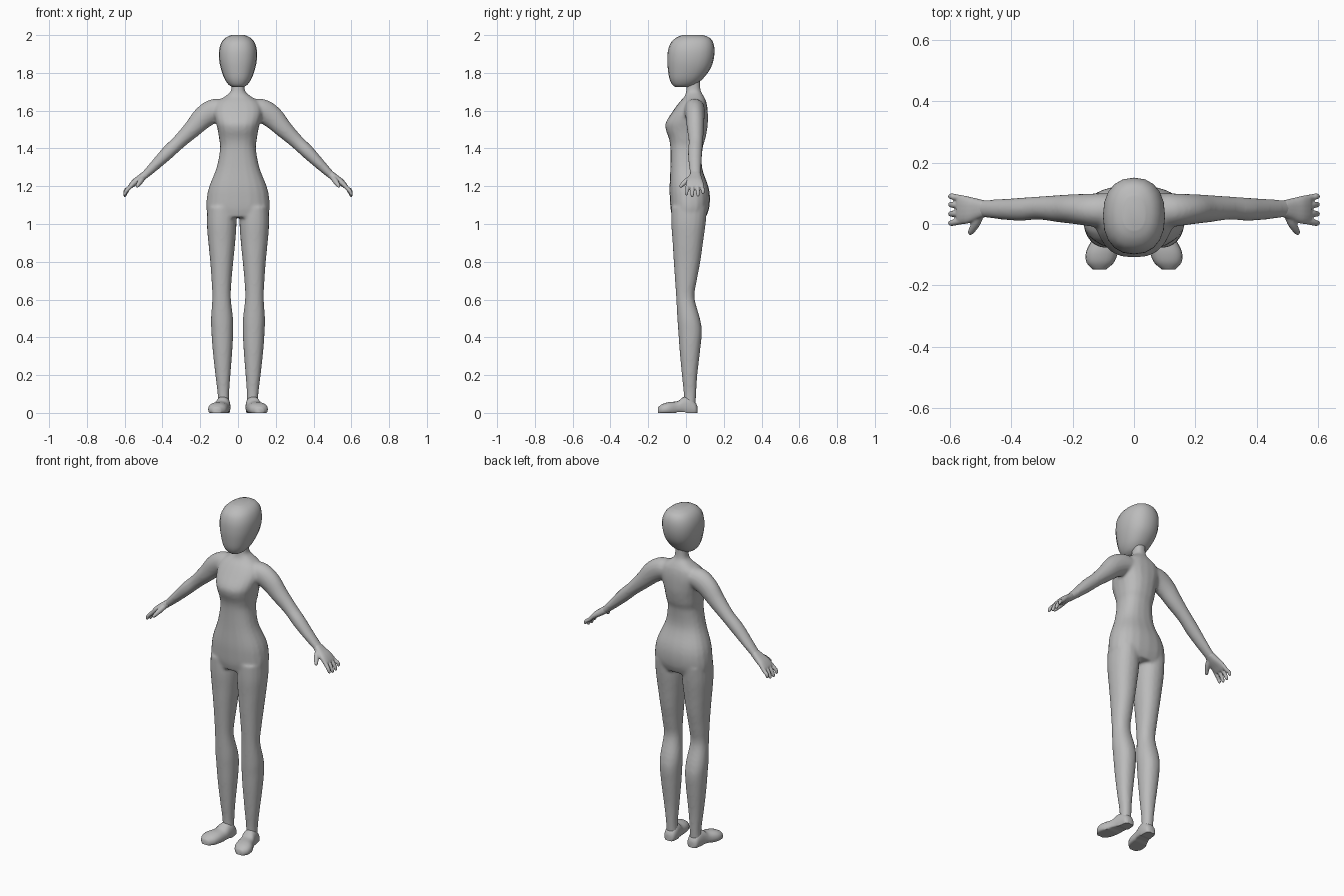
import bpy, bmesh, math
from mathutils import Vector

skin = bpy.data.materials.new("plain_grey")
skin.diffuse_color = (0.5, 0.5, 0.5, 1)


def smooth_keys(keys, steps=4):
    """Catmull-Rom interpolation through rows of numbers."""
    out = []
    for i in range(len(keys) - 1):
        a, b, c, d = (keys[max(i - 1, 0)], keys[i], keys[i + 1],
                      keys[min(i + 2, len(keys) - 1)])
        for k in range(steps):
            t = k / steps
            out.append([0.5 * (2 * q + (r - p) * t + (2 * p - 5 * q + 4 * r - s) * t * t
                               + (3 * q - p - 3 * r + s) * t ** 3)
                        for p, q, r, s in zip(a, b, c, d)])
    out.append(list(keys[-1]))
    return out


def loft(bm, rings, power=2.0, sides=20):
    """Skin closed rounded sections given as (centre, half axis u, half axis v)."""
    def rnd(v):
        return math.copysign(abs(v) ** (2 / power), v)
    rows = []
    for c, u, v in rings:
        angles = [2 * math.pi * k / sides for k in range(sides)]
        rows.append([bm.verts.new(c + u * rnd(math.cos(a)) + v * rnd(math.sin(a)))
                     for a in angles])
    for r0, r1 in zip(rows, rows[1:]):
        for k in range(sides):
            j = (k + 1) % sides
            bm.faces.new((r0[k], r0[j], r1[j], r1[k]))
    bm.faces.new(rows[0][::-1])
    bm.faces.new(rows[-1])


def upright(bm, keys, power=2.0):
    """Loft up z from rows of (z, x centre, half width, y front, y back)."""
    loft(bm, [(Vector((cx, (f + b) / 2, z)), Vector((w, 0, 0)), Vector((0, (b - f) / 2, 0)))
              for z, cx, w, f, b in smooth_keys(keys)], power)


def limb(bm, keys, power=2.0, sides=20):
    """Loft along a path from rows of (x, y, z, half depth in y, half thickness)."""
    rows = smooth_keys(keys)
    rings = []
    for i, (x, y, z, ry, rt) in enumerate(rows):
        t = Vector(rows[min(i + 1, len(rows) - 1)][:3]) - Vector(rows[max(i - 1, 0)][:3])
        u = Vector((0, 1, 0)).cross(t)
        u = u.normalized() if u.length > 1e-6 else Vector((1, 0, 0))
        v = t.cross(u).normalized()
        rings.append((Vector((x, y, z)), u * rt, v * ry))
    loft(bm, rings, power, sides)


def finish(name, bm, mirror=False, voxel=0, relax=0):
    bmesh.ops.recalc_face_normals(bm, faces=bm.faces)
    me = bpy.data.meshes.new(name)
    bm.to_mesh(me)
    bm.free()
    me.materials.append(skin)
    ob = bpy.data.objects.new(name, me)
    bpy.context.collection.objects.link(ob)
    for p in me.polygons:
        p.use_smooth = True
    if mirror:
        ob.modifiers.new("mirror", 'MIRROR').use_mirror_merge = False
    if voxel:
        m = ob.modifiers.new("blend", 'REMESH')
        m.mode, m.voxel_size, m.use_smooth_shade = 'VOXEL', voxel, True
        m = ob.modifiers.new("relax", 'SMOOTH')
        m.factor, m.iterations = 0.5, relax
    return ob


# Head
bm = bmesh.new()
upright(bm, [(1.724, 0, .028, -.055, .015), (1.738, 0, .050, -.073, .05),
             (1.77, 0, .072, -.088, .09), (1.82, 0, .090, -.096, .128),
             (1.87, 0, .100, -.099, .146), (1.92, 0, .100, -.095, .151),
             (1.96, 0, .088, -.080, .144), (1.986, 0, .066, -.052, .125),
             (2.0, 0, .035, -.02, .09)], 2.3)
finish("head", bm)

# Body: neck, torso, legs and arms blended into one skin
bm = bmesh.new()
upright(bm, [(1.035, 0, .155, -.072, .105), (1.08, 0, .168, -.082, .122),
             (1.14, 0, .165, -.086, .127), (1.20, 0, .152, -.087, .118),
             (1.30, 0, .113, -.083, .085), (1.40, 0, .095, -.083, .088),
             (1.45, 0, .100, -.090, .102), (1.50, 0, .108, -.107, .112),
             (1.54, 0, .118, -.106, .116), (1.60, 0, .130, -.068, .115),
             (1.645, 0, .112, -.035, .108), (1.675, 0, .070, -.008, .095),
             (1.70, 0, .040, .000, .080), (1.73, 0, .034, .002, .075),
             (1.77, 0, .034, .002, .075)], 2.4)
for s in (1, -1):
    upright(bm, [(z, s * (o + i) / 2, (o - i) / 2, f, b) for z, i, o, f, b in (
        (.03, .045, .108, -.01, .05), (.10, .047, .108, -.012, .054),
        (.20, .040, .120, -.022, .060), (.33, .030, .134, -.034, .075),
        (.43, .025, .141, -.041, .084), (.50, .026, .143, -.046, .074),
        (.61, .038, .136, -.052, .045), (.70, .034, .140, -.058, .057),
        (.80, .025, .147, -.065, .076), (.90, .015, .157, -.071, .090),
        (1.0, .008, .165, -.078, .104), (1.09, .012, .163, -.078, .112))], 2.2)
    limb(bm, [(s * x, y, z, ry, rt) for x, y, z, ry, rt in (
        (.06, .045, 1.605, .055, .050), (.12, .045, 1.602, .055, .062),
        (.18, .048, 1.567, .050, .060), (.24, .050, 1.505, .045, .048),
        (.31, .052, 1.437, .038, .038), (.37, .048, 1.380, .038, .036),
        (.43, .048, 1.320, .034, .029), (.49, .050, 1.262, .029, .021),
        (.52, .050, 1.238, .030, .018))])
finish("body", bm, voxel=.008, relax=6)

# Hands: palm, four fingers and thumb
bm = bmesh.new()
limb(bm, [(.485, .050, 1.266, .026, .020), (.515, .048, 1.243, .036, .020),
          (.545, .046, 1.222, .045, .018), (.568, .047, 1.201, .047, .013),
          (.574, .047, 1.193, .042, .008)], 2.5)
for y0, y1, drop in ((.010, .003, .008), (.035, .033, 0), (.060, .063, .002), (.083, .090, .016)):
    limb(bm, [(.555, y0, 1.213, .010, .011), (.580, (y0 + y1) / 2, 1.188, .011, .011),
              (.594, y1, 1.164 + drop, .010, .010), (.599, y1, 1.149 + drop, .008, .008),
              (.600, y1, 1.143 + drop, .003, .003)], 2, 10)
limb(bm, [(.505, .030, 1.245, .016, .016), (.515, .004, 1.228, .015, .015),
          (.526, -.016, 1.212, .012, .012), (.534, -.028, 1.200, .009, .009),
          (.538, -.032, 1.195, .004, .004)], 2, 12)
finish("hands", bm, mirror=True, voxel=.0035, relax=3)

# Feet: loft from heel to toe, flattened at the sole
bm = bmesh.new()
feet = [(.060, .076, .016, .035), (.050, .076, .031, .055), (.020, .077, .037, .085),
        (-.015, .082, .040, .083), (-.045, .090, .044, .062), (-.09, .104, .052, .057),
        (-.125, .110, .045, .047), (-.148, .113, .022, .030)]
loft(bm, [(Vector((cx, y, h * .35)), Vector((w, 0, 0)), Vector((0, 0, h * .65)))
          for y, cx, w, h in smooth_keys(feet)], 2.3)
for v in bm.verts:
    v.co.z = max(v.co.z, 0.004 if v.co.y < 0 and v.co.y > -.05 else 0)
bmesh.ops.remove_doubles(bm, verts=bm.verts, dist=1e-5)
feet_ob = finish("feet", bm, mirror=True)
bpy.context.view_layer.objects.active = feet_ob
feet_ob.select_set(True)
bpy.ops.object.shade_smooth_by_angle(angle=math.radians(50))
